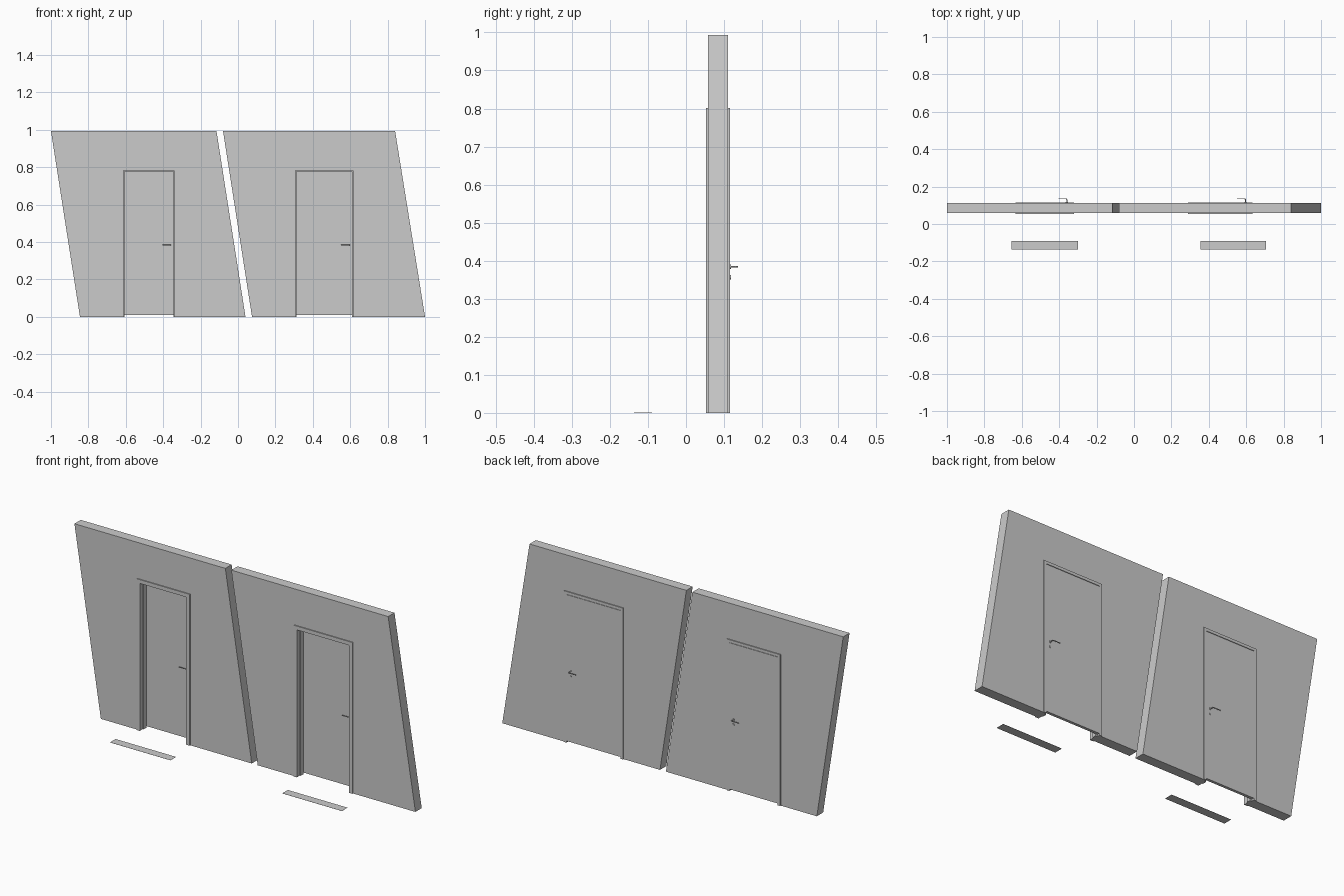
import bpy, bmesh, math
from mathutils import Matrix, Vector

if "Cube" in bpy.data.objects:
    bpy.data.objects.remove(bpy.data.objects["Cube"])

WALL_Y = (0.058, 0.111)      # wall faces
CASE_Y = (0.0527, 0.116)     # outer faces of the casings
LEAF_Y = (0.1005, 0.1152)


def extrude(name, pts, y0, y1):
    """Solid from an x-z outline, extruded along y."""
    bm = bmesh.new()
    f = bm.faces.new([bm.verts.new((x, y0, z)) for x, z in pts])
    r = bmesh.ops.extrude_face_region(bm, geom=[f])
    vs = [v for v in r["geom"] if isinstance(v, bmesh.types.BMVert)]
    bmesh.ops.translate(bm, verts=vs, vec=(0, y1 - y0, 0))
    bmesh.ops.recalc_face_normals(bm, faces=bm.faces)
    me = bpy.data.meshes.new(name)
    bm.to_mesh(me)
    bm.free()
    ob = bpy.data.objects.new(name, me)
    bpy.context.collection.objects.link(ob)
    return ob


def rect(x0, x1, z0, z1):
    return [(x0, z0), (x1, z0), (x1, z1), (x0, z1)]


def frame(name, c, outer, inner, z_out, z_in, y0, y1):
    """Three-sided door surround: two uprights and a head."""
    return extrude(name, [(c - outer, 0), (c - inner, 0), (c - inner, z_in),
                          (c + inner, z_in), (c + inner, 0), (c + outer, 0),
                          (c + outer, z_out), (c - outer, z_out)], y0, y1)


def disc(name, x, z, r, y0, y1):
    pts = [(x + r * math.cos(a), z + r * math.sin(a))
           for a in (i * math.tau / 20 for i in range(20))]
    return extrude(name, pts, y0, y1)


def lever(name, x, z, y, side):
    """Bent round bar: stem out of the door, then the grip."""
    cu = bpy.data.curves.new(name, 'CURVE')
    cu.dimensions = '3D'
    cu.bevel_depth = 0.0023
    cu.bevel_resolution = 2
    cu.use_fill_caps = True
    sp = cu.splines.new('POLY')
    path = [(0, 0), (0, 0.016), (-0.001, 0.0185), (-0.004, 0.0195), (-0.044, 0.0195)]
    sp.points.add(len(path) - 1)
    for p, (dx, dy) in zip(sp.points, path):
        p.co = (x + dx, y + side * dy, z, 1)
    ob = bpy.data.objects.new(name, cu)
    bpy.context.collection.objects.link(ob)


# name, wall bottom x range, wall top x range, door centre, clear half width, plate range
UNITS = [
    ("narrow", (-0.845, 0.04), (-1.0, -0.115), -0.477, 0.131, (-0.655, -0.30)),
    ("wide", (0.075, 1.0), (-0.08, 0.84), 0.461, 0.148, (0.355, 0.705)),
]

for tag, (b0, b1), (t0, t1), c, h, (p0, p1) in UNITS:
    o = h + 0.011                     # half width of the structural opening
    # slanted wall with door notch
    extrude(f"{tag}_wall", [(b0, 0), (c - o, 0), (c - o, 0.787), (c + o, 0.787),
                            (c + o, 0), (b1, 0), (t1, 0.993), (t0, 0.993)], *WALL_Y)
    # jamb lining and the door stop inside it
    frame(f"{tag}_jamb_lining", c, o, h + 0.005, 0.787, 0.782, CASE_Y[0], 0.1)
    frame(f"{tag}_door_stop", c, h + 0.005, h, 0.782, 0.777, 0.078, 0.1)
    # front and back casings
    frame(f"{tag}_front_casing", c, o + 0.0145, o, 0.802, 0.787, CASE_Y[0], WALL_Y[0])
    frame(f"{tag}_back_casing", c, o + 0.0145, o, 0.802, 0.787, WALL_Y[1], CASE_Y[1])
    # door leaf
    extrude(f"{tag}_door_leaf", rect(c - o + 0.001, c + o - 0.001, 0.009, 0.785), *LEAF_Y)
    # handles, rosettes and key escutcheons on both faces
    hx = c + h - 0.013
    for face, y, s in (("front", LEAF_Y[0], -1), ("back", LEAF_Y[1], 1)):
        lever(f"{tag}_{face}_lever", hx, 0.384, y, s)
        disc(f"{tag}_{face}_rosette", hx, 0.384, 0.006, y, y + s * 0.003)
        disc(f"{tag}_{face}_key_escutcheon", hx, 0.357, 0.006, y, y + s * 0.003)
    # blank floor plate where the size label lies
    extrude(f"{tag}_blank_floor_plate", rect(p0, p1, 0, 0.0006), -0.137, -0.09)
